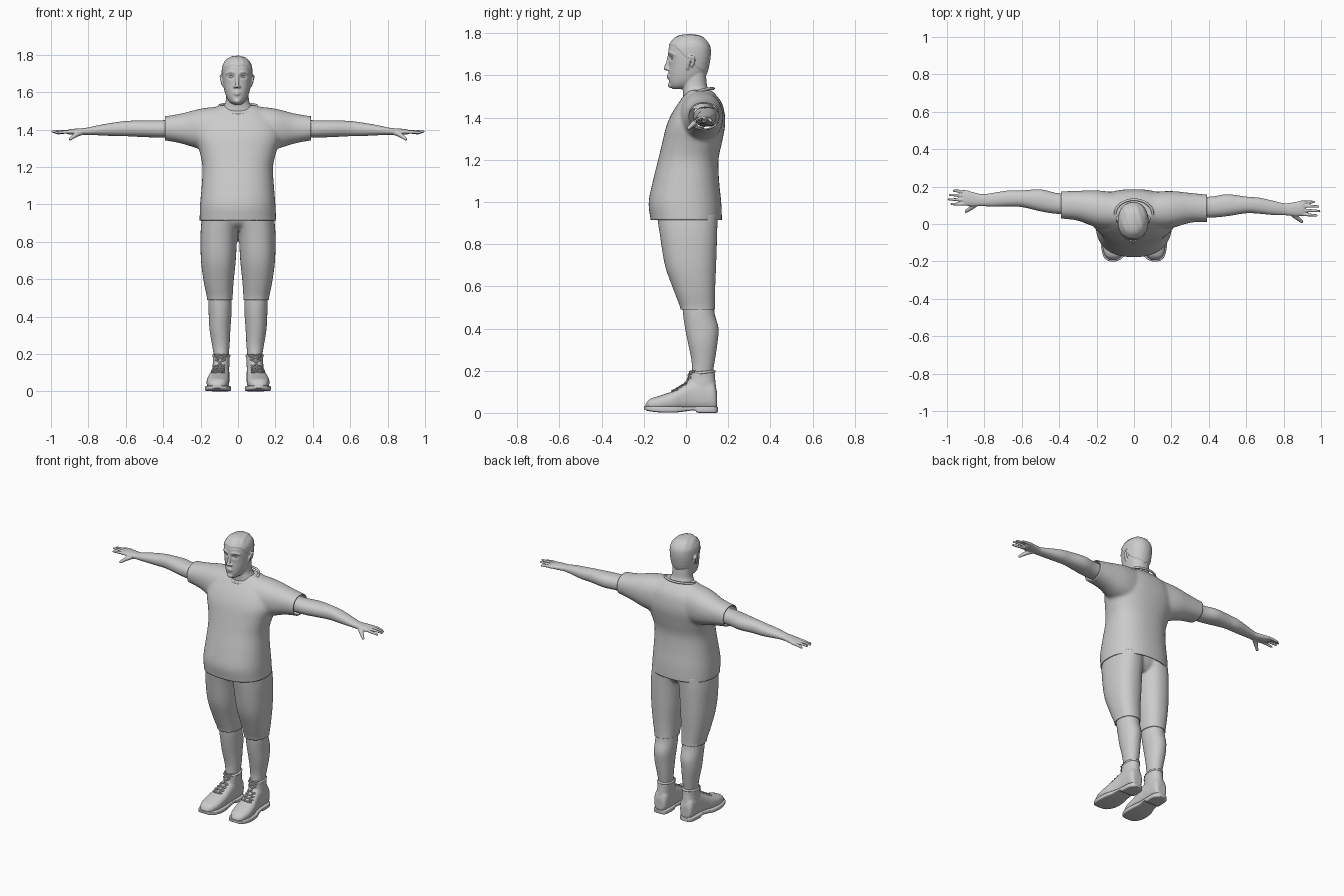
import bpy, bmesh, math
from mathutils import Vector, Matrix

if "Cube" in bpy.data.objects:
    bpy.data.objects.remove(bpy.data.objects["Cube"])

clay = bpy.data.materials.new("light grey clay")
clay.use_nodes = True
GREY = (0.6, 0.6, 0.6, 1)
clay.diffuse_color = GREY
clay.node_tree.nodes["Principled BSDF"].inputs["Base Color"].default_value = GREY


def spline(keys, steps=5):
    """Smooth Catmull-Rom interpolation through tuples of any length."""
    out = []
    for i in range(len(keys) - 1):
        p = [keys[max(0, min(len(keys) - 1, i + k))] for k in (-1, 0, 1, 2)]
        for s in range(steps):
            t = s / steps
            out.append([b + .5 * t * (c - a + t * (2*a - 5*b + 4*c - d + t * (3*(b - c) + d - a)))
                        for a, b, c, d in zip(*p)])
    return out + [list(keys[-1])]


def loft(bm, axis, keys, power=2.2, n=40, place=lambda v: v, steps=5):
    """Closed loft along an axis; each key is (position, a0, a1, b0, b1)."""
    rings = []
    for t, a0, a1, b0, b1 in spline(keys, steps):
        ring = []
        for k in range(n):
            c, s = math.cos(k * math.tau / n), math.sin(k * math.tau / n)
            a = (a0 + a1) / 2 + (a1 - a0) / 2 * math.copysign(abs(c) ** (2 / power), c)
            b = (b0 + b1) / 2 + (b1 - b0) / 2 * math.copysign(abs(s) ** (2 / power), s)
            co = {"x": (t, a, b), "y": (a, t, b), "z": (a, b, t)}[axis]
            ring.append(bm.verts.new(place(Vector(co))))
        rings.append(ring)
    for r, q in zip(rings, rings[1:]):
        for k in range(n):
            bm.faces.new((r[k], r[k - 1], q[k - 1], q[k]))
    bm.faces.new(rings[0])
    bm.faces.new(rings[-1])


def ball(bm, centre, size):
    m = Matrix.Translation(centre) @ Matrix.Diagonal((*size, 1))
    bmesh.ops.create_uvsphere(bm, u_segments=16, v_segments=12, radius=1, matrix=m)


def limb(bm, keys, place=lambda v: v):
    """Chain of balls (x, y, z, radius), fused later by remeshing."""
    for x, y, z, r in spline(keys, 7):
        ball(bm, place(Vector((x, y, z))), (r, r, r))


def finish(bm, name, voxel=0, smooth=0, cuts=(), cloth=0):
    bmesh.ops.recalc_face_normals(bm, faces=bm.faces)
    me = bpy.data.meshes.new(name)
    bm.to_mesh(me)
    bm.free()
    ob = bpy.data.objects.new(name, me)
    bpy.context.collection.objects.link(ob)
    if voxel:
        rm = ob.modifiers.new("fuse", "REMESH")
        rm.mode, rm.voxel_size = "VOXEL", voxel
        if smooth:
            sm = ob.modifiers.new("relax", "SMOOTH")
            sm.factor, sm.iterations = .5, smooth
        deps = bpy.context.evaluated_depsgraph_get()
        ob.data = bpy.data.meshes.new_from_object(ob.evaluated_get(deps))
        ob.modifiers.clear()
    if cuts:
        b = bmesh.new()
        b.from_mesh(ob.data)
        for co, no in cuts:
            bmesh.ops.bisect_plane(b, geom=b.verts[:] + b.edges[:] + b.faces[:],
                                   plane_co=co, plane_no=no, clear_outer=True)
        b.to_mesh(ob.data)
        b.free()
    if cloth:
        so = ob.modifiers.new("cloth", "SOLIDIFY")
        so.thickness, so.offset = cloth, -1
    ob.data.materials.clear()
    ob.data.materials.append(clay)
    bpy.ops.object.select_all(action="DESELECT")
    ob.select_set(True)
    bpy.context.view_layer.objects.active = ob
    bpy.ops.object.shade_smooth_by_angle(angle=math.radians(45))
    return ob


def cord(name, paths, radius, cyclic=False):
    cu = bpy.data.curves.new(name, "CURVE")
    cu.dimensions, cu.bevel_depth, cu.bevel_resolution = "3D", radius, 2
    for pts in paths:
        sp = cu.splines.new("POLY")
        sp.points.add(len(pts) - 1)
        for p, co in zip(sp.points, pts):
            p.co = (*co, 1)
        sp.use_cyclic_u = cyclic
    cu.materials.append(clay)
    ob = bpy.data.objects.new(name, cu)
    bpy.context.collection.objects.link(ob)


def side_map(s):
    """Mirror to a side; the arms also swing slightly back on the right."""
    return lambda v: Vector((s * v.x, v.y - s * .037 * max(0, v.x - .15), v.z))


# Shirt: torso and sleeves fused, then cut open at hem and cuffs
bm = bmesh.new()
loft(bm, "z", [(.87, -.205, .205, -.16, .17), (.93, -.205, .203, -.17, .17), (1, -.203, .2, -.177, .167),
               (1.1, -.194, .192, -.157, .157), (1.2, -.19, .187, -.132, .154), (1.28, -.205, .205, -.113, .17),
               (1.36, -.23, .23, -.093, .185), (1.42, -.22, .22, -.067, .183), (1.47, -.19, .19, -.035, .17),
               (1.51, -.14, .14, -.005, .14), (1.53, -.095, .095, .01, .12)], 2.35, 56)
for s in (-1, 1):
    loft(bm, "x", [(.1, -.03, .17, 1.28, 1.525), (.2, -.02, .178, 1.295, 1.512), (.3, .012, .172, 1.325, 1.487),
                   (.39, .02, .166, 1.342, 1.472), (.43, .02, .166, 1.342, 1.47)], 2.2, 40, side_map(s))
finish(bm, "shirt", .009, 9, [((0, 0, .915), (0, 0, -1)), ((.39, 0, 0), (1, 0, 0)), ((-.39, 0, 0), (-1, 0, 0))], .006)

# Shorts: two legs and a seat, cut at the knee
bm = bmesh.new()
for s in (-1, 1):
    loft(bm, "z", [(.95, -.01, .19, -.14, .15), (.85, .003, .2, -.125, .148), (.7, .012, .198, -.1, .143),
                   (.58, .024, .182, -.058, .138), (.5, .029, .166, -.028, .137), (.45, .03, .164, -.02, .14)],
         2.3, 40, lambda v: Vector((s * v.x, v.y, v.z)))
loft(bm, "z", [(.96, -.18, .18, -.13, .14), (.9, -.17, .17, -.11, .13), (.86, -.1, .1, -.06, .1)])
finish(bm, "shorts", .008, 5, [((0, 0, .49), (0, 0, -1)), ((0, 0, .94), (0, 0, 1))], .005)

# Head and neck
bm = bmesh.new()
loft(bm, "z", [(1.44, -.1, .1, 0, .13), (1.49, -.095, .092, -.012, .124), (1.52, -.08, .076, -.014, .114),
               (1.55, -.066, .06, -.016, .1), (1.6, -.064, .056, -.015, .095), (1.64, -.06, .052, 0, .09)])
loft(bm, "z", [(1.535, -.025, .015, -.062, -.015), (1.55, -.046, .036, -.076, .04), (1.575, -.062, .052, -.081, .075),
               (1.61, -.073, .063, -.082, .097), (1.65, -.08, .07, -.08, .108), (1.7, -.084, .074, -.084, .115),
               (1.74, -.081, .071, -.079, .111), (1.77, -.064, .054, -.058, .09), (1.785, -.043, .033, -.036, .066),
               (1.792, -.015, .005, -.005, .03)], 2.15, 48)
MID = -.005
limb(bm, [(MID, -.079, 1.69, .009), (MID, -.088, 1.655, .009), (MID, -.095, 1.634, .011)])
ball(bm, (MID, -.072, 1.554), (.02, .014, .014))
for z in (1.589, 1.601):
    limb(bm, [(MID - .022, -.075, 1.595, .004), (MID, -.084, z, .0065), (MID + .022, -.075, 1.595, .004)])
for s in (-1, 1):
    at = lambda x, y, z: (MID + s * x, y, z)
    ball(bm, at(.013, -.084, 1.63), (.009, .011, .008))
    limb(bm, [(*at(.012, -.08, 1.703), .007), (*at(.034, -.075, 1.709), .007), (*at(.057, -.056, 1.7), .006)])
    limb(bm, [(*at(.074, .008, 1.635), .007), (*at(.082, .012, 1.662), .007), (*at(.086, .024, 1.687), .007),
              (*at(.086, .036, 1.678), .007), (*at(.08, .028, 1.645), .006)])
head = finish(bm, "head", .0038, 3)

# Eye sockets are pressed in and the short hair is raised
for v in head.data.vertices:
    p = v.co
    for s in (-1, 1):
        d = ((p.x - MID - s * .031) / .016) ** 2 + ((p.z - 1.682) / .01) ** 2
        if p.y < -.03:
            p.y += .011 * math.exp(-d)
    hairline = 1.738 - max(0, p.y + .045) * .95 + .008 * math.sin(abs(p.x) * 60)
    nape = 1.6
    if p.z > max(hairline, nape) and abs(p.x - MID) < .083:
        ripple = math.sin(p.x * 190 + p.y * 60) * max(0, min(1, (p.z - 1.74) * 40))
        p += v.normal * (.0035 + .0012 * ripple)

for s, word in ((-1, "right"), (1, "left")):
    bm = bmesh.new()
    ball(bm, (MID + s * .031, -.056, 1.682), (.0145, .0145, .0105))
    finish(bm, word + "_eye")

    # Arm with hand, four fingers and thumb
    put = side_map(s)
    bm = bmesh.new()
    loft(bm, "x", [(.33, .045, .15, 1.358, 1.452), (.42, .045, .157, 1.358, 1.45), (.5, .055, .172, 1.36, 1.45),
                   (.6, .074, .163, 1.365, 1.446), (.67, .074, .16, 1.366, 1.437), (.75, .07, .145, 1.37, 1.423),
                   (.81, .071, .135, 1.372, 1.41), (.86, .068, .144, 1.372, 1.406), (.9, .071, .152, 1.374, 1.402),
                   (.915, .08, .146, 1.378, 1.397)], 2.2, 32, put)
    for dy, tip, drop in ((-.031, .975, .007), (-.01, .99, 0), (.011, .985, .002), (.031, .962, .01)):
        y = .112 + dy
        limb(bm, [(.89, y, 1.388, .0095), (.93, y + dy * .1, 1.391 - drop / 2, .0088),
                  (tip, y + dy * .15, 1.39 - drop, .0068)], put)
    limb(bm, [(.835, .09, 1.386, .015), (.865, .065, 1.373, .013), (.897, .04, 1.35, .0085)], put)
    finish(bm, word + "_arm", .004, 2)

    # Lower leg
    flip = lambda v: Vector((s * v.x, v.y, v.z))
    bm = bmesh.new()
    loft(bm, "z", [(.55, .037, .156, -.02, .128), (.47, .034, .158, -.014, .136), (.4, .036, .156, -.004, .154),
                   (.33, .041, .152, .01, .149), (.25, .045, .139, .026, .137), (.19, .05, .13, .028, .128),
                   (.13, .05, .13, .03, .128)], 2.1, 36, flip)
    finish(bm, word + "_lower_leg")

    # Boot upper with ankle shaft and padded rim
    bm = bmesh.new()
    loft(bm, "y", [(-.193, .095, .13, .018, .04), (-.17, .066, .155, .012, .066), (-.12, .049, .168, .01, .083),
                   (-.06, .046, .164, .01, .104), (-.02, .046, .153, .01, .128), (.03, .046, .143, .01, .155),
                   (.08, .046, .14, .01, .16), (.13, .05, .137, .01, .145), (.147, .065, .122, .018, .1)], 2.5, 40, flip)
    loft(bm, "z", [(.05, .05, .138, .03, .147), (.12, .047, .137, .006, .143), (.165, .045, .134, .012, .138),
                   (.195, .043, .135, .018, .137)], 2.2, 36, flip)
    boot = finish(bm, word + "_boot", .0055, 4)
    rim = [(s * (.089 + .042 * math.cos(a)), .078 + .056 * math.sin(a), .191 + .006 * math.sin(a))
           for a in [k * math.tau / 32 for k in range(32)]]
    cord(word + "_boot_rim", [rim], .007, True)

    # Sole with raised toe, arch and heel block
    bm = bmesh.new()
    loft(bm, "y", [(-.2, .098, .13, .018, .032), (-.18, .06, .16, .009, .032), (-.12, .038, .176, .002, .032),
                   (-.05, .039, .172, .002, .03), (-.005, .046, .157, .007, .03), (.04, .046, .148, .012, .03),
                   (.055, .045, .147, .001, .03), (.11, .044, .144, 0, .03), (.14, .054, .135, 0, .03),
                   (.152, .073, .117, .004, .028)], 6, 40, flip, 4)
    finish(bm, word + "_sole")

    # Crossed laces laid over the instep
    laces = []
    for k in range(6):
        y, z, x = -.07 + .017 * k, .105 + .0165 * k, s * (.107 - .003 * k)
        for d in (-1, 1):
            pts = []
            for i in range(9):
                u = i / 4 - 1
                probe = Vector((x + u * .037, y + .018 * u * u + d * u * .008, z + d * u * .008 + .01))
                hit, co, no, _ = boot.closest_point_on_mesh(probe)
                pts.append(co + no * .003)
            laces.append(pts)
    cord(word + "_laces", laces, .0042)

# Ribbed collar around the neck
collar = []
for k in range(48):
    a = k * math.tau / 48
    c, f = math.cos(a), math.sin(a)
    collar.append((.1 * c, .056 + .074 * f, 1.512 + .026 * f + .012 * c * c))
cord("collar", [collar], .007, True)
